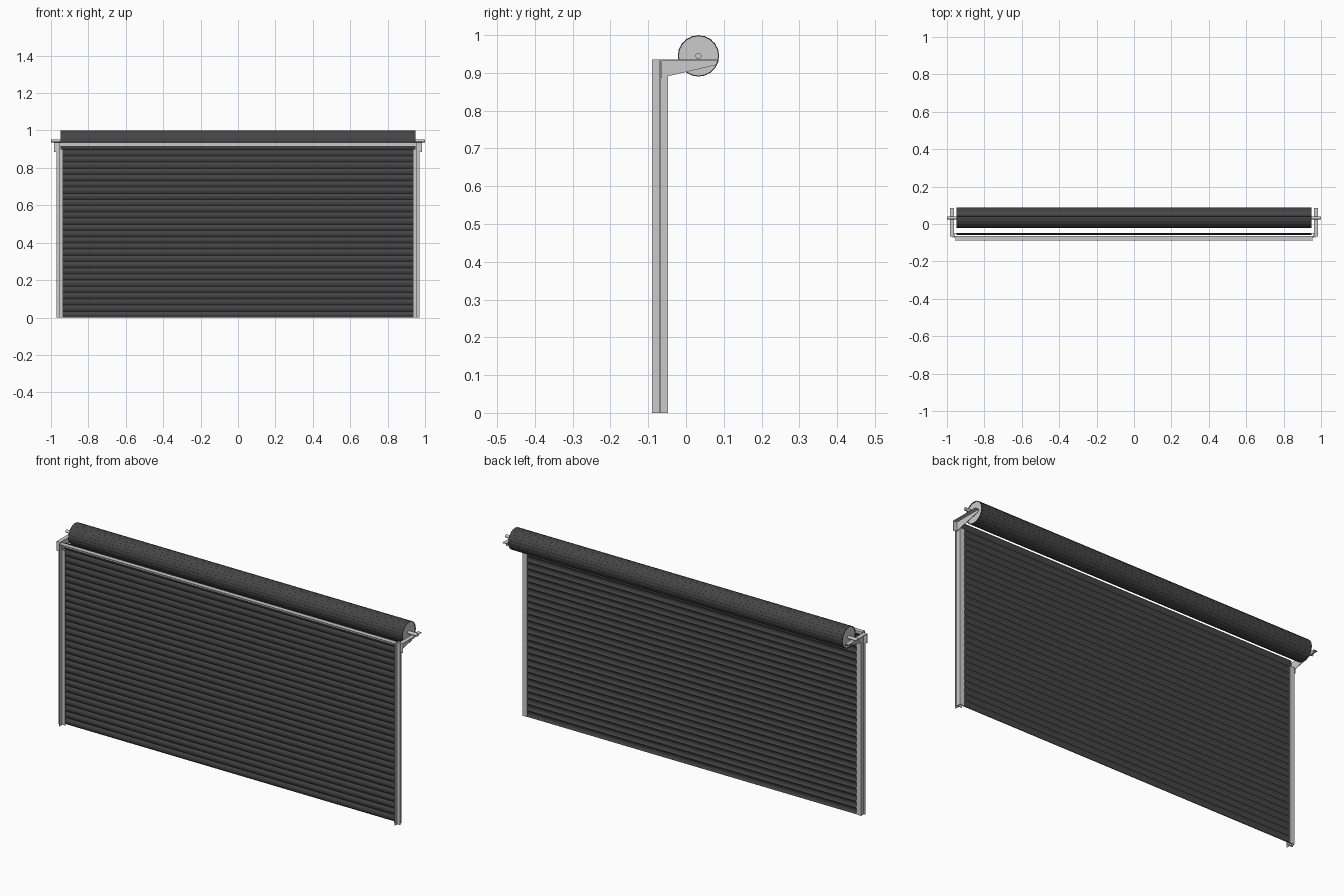
import bpy, bmesh, math
from mathutils import Matrix, Vector

if "Cube" in bpy.data.objects:
    bpy.data.objects.remove(bpy.data.objects["Cube"])

dark = bpy.data.materials.new("dark_slat")
dark.diffuse_color = (0.06, 0.06, 0.06, 1)
dark.use_nodes = True
dark.node_tree.nodes["Principled BSDF"].inputs["Base Color"].default_value = dark.diffuse_color

ROLL_Y, ROLL_Z, ROLL_R = 0.033, 0.945, 0.055
TOP = 0.935


def prism(name, points, vec, mat=None, mirror=False):
    """Extrude a closed 3D outline along vec, optionally mirrored across x."""
    bm = bmesh.new()
    face = bm.faces.new([bm.verts.new(p) for p in points])
    ext = bmesh.ops.extrude_face_region(bm, geom=[face])
    bmesh.ops.translate(bm, vec=vec,
                        verts=[v for v in ext["geom"] if isinstance(v, bmesh.types.BMVert)])
    bmesh.ops.recalc_face_normals(bm, faces=bm.faces)
    me = bpy.data.meshes.new(name)
    bm.to_mesh(me)
    bm.free()
    ob = bpy.data.objects.new(name, me)
    bpy.context.collection.objects.link(ob)
    if mat:
        me.materials.append(mat)
    if mirror:
        m = ob.modifiers.new("mirror", 'MIRROR')
        m.use_axis = (True, False, False)
        m.use_bisect_axis = (False, False, False)
        m.use_mirror_merge = False
    return ob


def upright(name, xy, height):
    return prism(name, [(x, y, 0) for x, y in xy], (0, 0, height), mirror=True)


def rod(name, radius, half, sides):
    ring = [(-half, ROLL_Y + radius * math.cos(a), ROLL_Z + radius * math.sin(a))
            for a in (2 * math.pi * i / sides for i in range(sides))]
    return prism(name, ring, (2 * half, 0, 0))


def slat_profile(height, bulge, thick, n=6):
    """Bowed strip, (depth, z), bulging toward -depth."""
    front = [(-bulge * math.sin(math.pi * i / n), height * i / n) for i in range(n + 1)]
    back = [(d + thick, z) for d, z in reversed(front)]
    return front + back


# Curtain of interlocking slats
count = 28
pitch = 0.93 / count
curtain = prism("curtain", [(-0.948, -0.052 + d, z)
                            for d, z in slat_profile(pitch, 0.006, 0.003)],
                (1.896, 0, 0), dark)
arr = curtain.modifiers.new("slats", 'ARRAY')
arr.count = count
arr.use_relative_offset = False
arr.use_constant_offset = True
arr.constant_offset_displace = (0, 0, pitch)

# Rolled-up slats around the drum
n_roll = 20
for i in range(n_roll):
    step = 2 * math.pi / n_roll
    h = 2 * (ROLL_R - 0.002) * math.sin(step / 2)
    rot = Matrix.Rotation(i * step, 3, 'X')
    pts = [rot @ Vector((-0.95, d - ROLL_R + 0.002, z - h / 2))
           + Vector((0, ROLL_Y, ROLL_Z))
           for d, z in slat_profile(h, 0.0018, 0.003, 4)]
    prism("rolled_slat", pts, (1.9, 0, 0), dark)

# Drum with end discs, and its shaft
rod("drum", ROLL_R - 0.003, 0.947, 40)
rod("shaft", 0.008, 1.0, 20)

# Guide channels, open toward the curtain
t = 0.003
upright("guide_channel", [(0.936, -0.068), (0.963, -0.068), (0.963, -0.047),
                          (0.936, -0.047), (0.936, -0.047 - t), (0.963 - t, -0.047 - t),
                          (0.963 - t, -0.068 + t), (0.936, -0.068 + t)], 0.9)

# Wall angles on both sides
upright("wall_angle", [(0.952, -0.09), (0.952 + t, -0.09), (0.952 + t, -0.068 - t),
                       (0.971, -0.068 - t), (0.971, -0.068), (0.952, -0.068)], TOP)

# Header angle across the top
prism("header_angle", [(-0.955, y, z) for y, z in
                       [(-0.088, TOP), (-0.065, TOP), (-0.065, 0.915), (-0.065 - t, 0.915),
                        (-0.065 - t, TOP - t), (-0.088, TOP - t)]], (1.91, 0, 0))

# Bracket side plates with a top flange
prism("bracket_plate", [(0.963, y, z) for y, z in
                        [(-0.07, 0.886), (-0.07, TOP), (0.085, TOP), (0.08, 0.921)]],
      (t, 0, 0), mirror=True)
prism("bracket_flange", [(0.963, y, z) for y, z in
                         [(-0.065, TOP - t), (-0.065, TOP), (0.085, TOP), (0.085, TOP - t)]],
      (0.021, 0, 0), mirror=True)
prism("bracket_foot", [(0.963, y, z) for y, z in
                       [(-0.067, 0.886), (-0.067, TOP), (-0.064, TOP), (-0.064, 0.886)]],
      (0.021, 0, 0), mirror=True)

# Smooth bowed faces while keeping crisp edges
for ob in bpy.context.collection.objects:
    ob.select_set(True)
    bpy.context.view_layer.objects.active = ob
bpy.ops.object.shade_smooth_by_angle(angle=math.radians(35))
